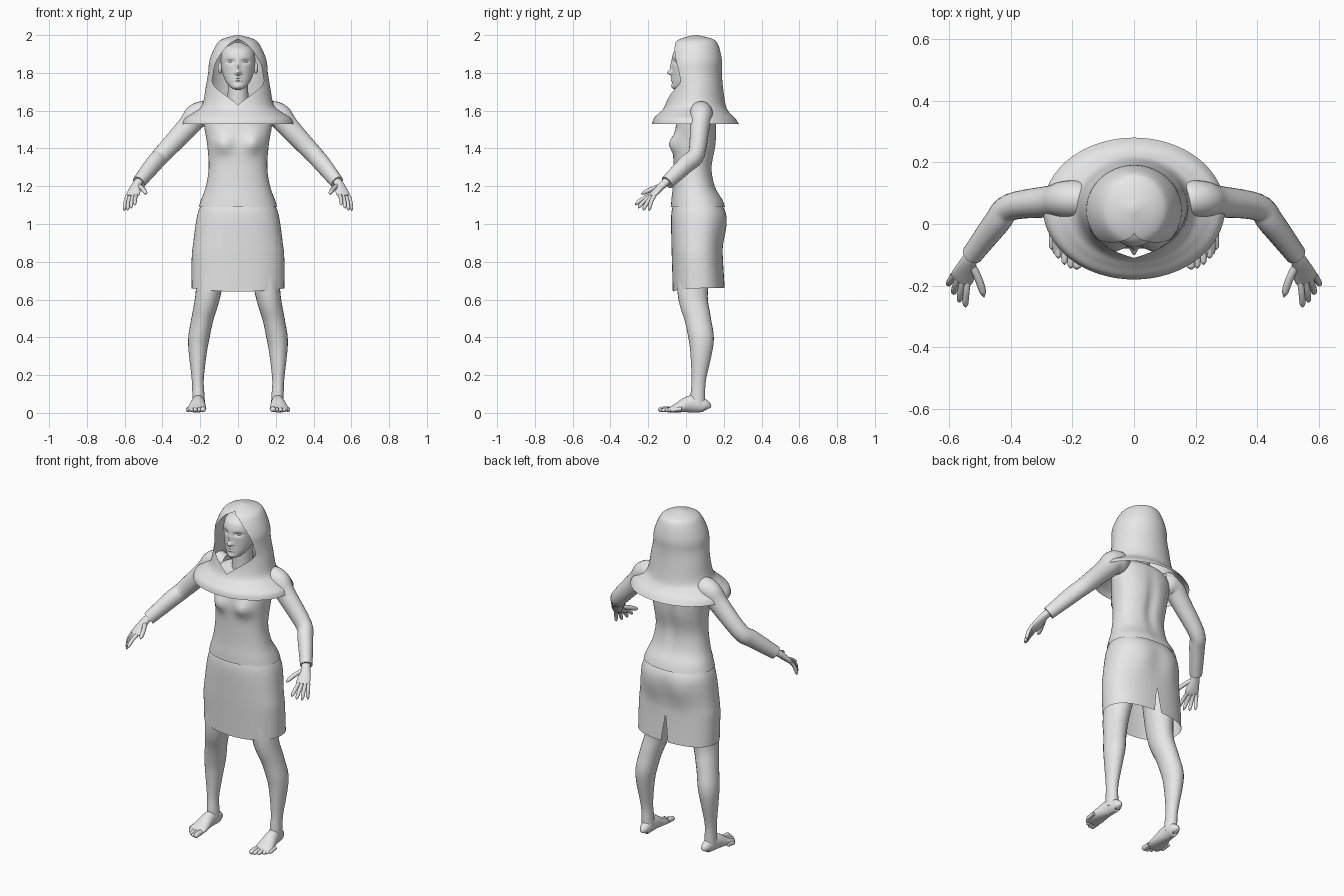
import bpy, bmesh, math
from mathutils import Vector, Matrix

cube = bpy.data.objects.get("Cube")
if cube:
    bpy.data.objects.remove(cube)

colour = (0.8, 0.8, 0.8, 1)
grey = bpy.data.materials.new("light grey")
grey.use_nodes = True
grey.diffuse_color = colour
grey.node_tree.nodes["Principled BSDF"].inputs["Base Color"].default_value = colour


def finish(name, bm, mirror=False):
    """Turn the mesh into a smooth shaded object, optionally on both sides."""
    bmesh.ops.remove_doubles(bm, verts=bm.verts, dist=0.00002)
    bmesh.ops.recalc_face_normals(bm, faces=bm.faces)
    mesh = bpy.data.meshes.new(name)
    bm.to_mesh(mesh)
    bm.free()
    mesh.materials.append(grey)
    obj = bpy.data.objects.new(name, mesh)
    bpy.context.collection.objects.link(obj)
    if mirror:
        obj.modifiers.new("Mirror", "MIRROR").use_mirror_merge = False
    bpy.ops.object.select_all(action="DESELECT")
    obj.select_set(True)
    bpy.context.view_layer.objects.active = obj
    bpy.ops.object.shade_smooth_by_angle(angle=math.radians(50))


def spline(rows, steps):
    """Smooth curve through rows of numbers."""
    curve = []
    last = len(rows) - 1
    for i in range(last):
        around = [rows[max(0, min(last, i + k))] for k in (-1, 0, 1, 2)]
        for step in range(steps):
            t = step / steps
            curve.append([b + t / 2 * (c - a + t * (2 * a - 5 * b + 4 * c - d + t * (3 * (b - c) + d - a)))
                          for a, b, c, d in zip(*around)])
    return curve + [list(rows[last])]


def skin(bm, rings, cap_start, cap_end):
    """Join rings of points with faces and close the chosen ends."""
    grid = [[bm.verts.new(point) for point in ring] for ring in rings]
    for lower, upper in zip(grid, grid[1:]):
        for j in range(len(lower) - 1):
            bm.faces.new((lower[j], lower[j + 1], upper[j + 1], upper[j]))
    for ring, cap in ((grid[0], cap_start), (grid[-1], cap_end)):
        if cap:
            bm.faces.new(ring[:-1])


def signed_power(value, power):
    return math.copysign(abs(value) ** power, value)


def body(name, rows, sides=64, steps=5, power=1, facing=-1, cap_start=False, shape=None):
    """Upright loft; rows hold height, half width, front, back and half width of an opening."""
    rings = []
    for z, width, front, back, gap in spline(rows, steps):
        middle, depth = (front + back) / 2, (back - front) / 2
        start = math.asin(min(1, max(0, gap) / width))
        ring = []
        for j in range(sides + 1):
            angle = start + (math.tau - 2 * start) * j / sides
            point = Vector((width * signed_power(math.sin(angle), power),
                            middle + facing * depth * signed_power(math.cos(angle), power), z))
            if shape:
                shape(point, point.y < middle)
            ring.append(point)
        rings.append(ring)
    bm = bmesh.new()
    skin(bm, rings, cap_start, True)
    finish(name, bm)


def closed(rows):
    """Rows without an opening."""
    return [(*row, 0) for row in rows]


def tube(bm, rows, reference, sides=24):
    """Limb loft; rows hold a centre and two radii."""
    path = spline(rows, 5)
    centres = [Vector(row[:3]) for row in path]
    rings = []
    for i, (centre, row) in enumerate(zip(centres, path)):
        ahead = centres[min(i + 1, len(path) - 1)] - centres[max(i - 1, 0)]
        across = Vector(reference).cross(ahead).normalized()
        other = ahead.normalized().cross(across)
        angles = [math.tau * j / sides for j in range(sides + 1)]
        rings.append([centre + across * row[3] * math.cos(a) + other * row[4] * math.sin(a) for a in angles])
    skin(bm, rings, True, True)


def digit(bm, base, bend, tip, radius, reference):
    """Finger or toe, curved and with a rounded end."""
    base, bend, tip = Vector(base), Vector(bend), Vector(tip)
    rows = []
    for i in range(9):
        t = i / 8
        thick = radius * math.sqrt(1.02 - t ** 8)
        rows.append((*base.lerp(bend, t).lerp(bend.lerp(tip, t), t), thick, thick))
    tube(bm, rows, reference, sides=10)


def bump(point, x, z, wide, tall, amount):
    """Push a soft, mirrored spot of the surface along y."""
    point.y += amount * math.exp(-((abs(point.x) - x) / wide) ** 2 - ((point.z - z) / tall) ** 2)


def ellipsoid_pair(name, centre, size):
    bm = bmesh.new()
    bmesh.ops.create_uvsphere(bm, u_segments=20, v_segments=12, radius=1,
                              matrix=Matrix.LocRotScale(Vector(centre), None, Vector(size)))
    finish(name, bm, mirror=True)


# Hood and cape, open around the face
body("hooded_cape", [
    (1.53, .295, -.18, .28, 0), (1.56, .28, -.17, .26, 0), (1.59, .235, -.14, .23, 0),
    (1.63, .19, -.11, .21, 0), (1.73, .17, -.09, .195, .125), (1.8, .158, -.1, .19, .13),
    (1.87, .15, -.1, .19, .11), (1.95, .115, -.07, .17, .05), (1.98, .08, -.03, .14, 0),
    (2, .01, .04, .06, 0)])


# Head with modelled features
def face(point, in_front):
    if in_front:
        bump(point, 0, 1.8, .015, .012, -.025)
        bump(point, 0, 1.83, .01, .03, -.012)
        bump(point, .04, 1.86, .02, .01, .013)
        for lip in (1.76, 1.775):
            bump(point, 0, lip, .02, .006, -.009)
        bump(point, 0, 1.73, .02, .015, -.006)


body("head", closed([
    (1.71, .01, -.05, -.03), (1.72, .035, -.07, 0), (1.75, .062, -.072, .05), (1.79, .08, -.072, .1),
    (1.84, .09, -.073, .13), (1.89, .09, -.072, .13), (1.93, .075, -.05, .12), (1.96, .02, .01, .07)]),
    sides=96, steps=8, cap_start=True, shape=face)
body("neck", closed([(1.5, .08, -.03, .13), (1.6, .06, -.02, .11), (1.8, .05, -.02, .1)]))
ellipsoid_pair("eyes", (.037, -.042, 1.858), (.016, .014, .009))
ellipsoid_pair("ears", (.095, .03, 1.825), (.012, .02, .03))


# Fitted jacket with bust and spine groove
def chest(point, in_front):
    if in_front:
        bump(point, .08, 1.425, .05, .045, -.035)
    else:
        bump(point, 0, 1.36, .03, .16, -.014)


body("jacket", closed([
    (1.09, .208, -.08, .208), (1.13, .195, -.077, .193), (1.2, .17, -.07, .155), (1.3, .155, -.067, .14),
    (1.42, .163, -.066, .16), (1.54, .18, -.05, .16), (1.6, .15, -.03, .145), (1.64, .07, 0, .1)]),
    power=.9, shape=chest)


# Straight skirt with dipped front hem and a slit at the back
def drape(point, in_front):
    if not in_front:
        bump(point, .09, .98, .07, .09, .012)
    elif point.z < .75:
        point.z -= (.75 - point.z) / 5 * (1 - (4 * point.x) ** 2)


body("skirt", [
    (.66, .245, -.07, .205, .015), (.82, .245, -.075, .195, 0), (.9, .237, -.077, .195, 0),
    (1.05, .215, -.078, .21, 0), (1.13, .18, -.06, .17, 0)],
    power=.85, facing=1, shape=drape)

up, back = (0, 0, 1), (0, 1, 0)

# Sleeved arms
bm = bmesh.new()
tube(bm, [(x, y, z, r, r * 1.1) for x, y, z, r in (
    (.13, .08, 1.59, .04), (.17, .08, 1.585, .06), (.22, .08, 1.57, .06), (.27, .073, 1.51, .052),
    (.4, .055, 1.37, .044), (.445, .005, 1.32, .043), (.525, -.1, 1.22, .034))], up)
finish("sleeves", bm, mirror=True)

# Hands: palm, four fingers spread between two knuckles, thumb
bm = bmesh.new()
tube(bm, [(.515, -.09, 1.235, .024, .022), (.535, -.12, 1.21, .026, .02),
          (.555, -.17, 1.16, .038, .015), (.563, -.187, 1.146, .03, .01)], up)
little_knuckle, index_knuckle = Vector((.585, -.165, 1.15)), Vector((.538, -.18, 1.155))
little_tip, index_tip = Vector((.602, -.195, 1.07)), Vector((.546, -.27, 1.1))
for i in range(4):
    knuckle = little_knuckle.lerp(index_knuckle, i / 3)
    reach = 1 + .15 * math.sin(math.pi * i / 3)
    tip = knuckle + (little_tip.lerp(index_tip, i / 3) - knuckle) * reach
    bend = knuckle.lerp(tip, .5) + Vector((.005, -.01, .01))
    digit(bm, knuckle, bend, tip, .0105, (.75, .25, -.6))
digit(bm, (.532, -.125, 1.205), (.5, -.175, 1.19), (.486, -.237, 1.158), .0125, up)
finish("hands", bm, mirror=True)

# Legs
bm = bmesh.new()
tube(bm, [(x, y, z, r, r * 1.2) for x, y, z, r in (
    (.12, .06, .95, .09), (.155, .035, .65, .068), (.188, .062, .5, .058), (.207, .08, .4, .056),
    (.213, .08, .32, .048), (.213, .068, .18, .032), (.21, .063, .1, .032), (.208, .062, .04, .034))], back)
finish("legs", bm, mirror=True)

# Feet resting on the ground, with five toes each
bm = bmesh.new()
tube(bm, [(.213 - .08 * y, y, tall + .002, wide, tall) for y, wide, tall in (
    (.115, .012, .018), (.1, .028, .034), (.03, .036, .046), (-.06, .05, .021), (-.1, .04, .01))], up)
for i in range(5):
    x, y = .185 + .02 * i, .004 * i * i - .148
    radius = .011 if i else .015
    digit(bm, (x, y + .06, .02), (x, y + .03, .02), (x, y, radius), radius, up)
finish("feet", bm, mirror=True)
